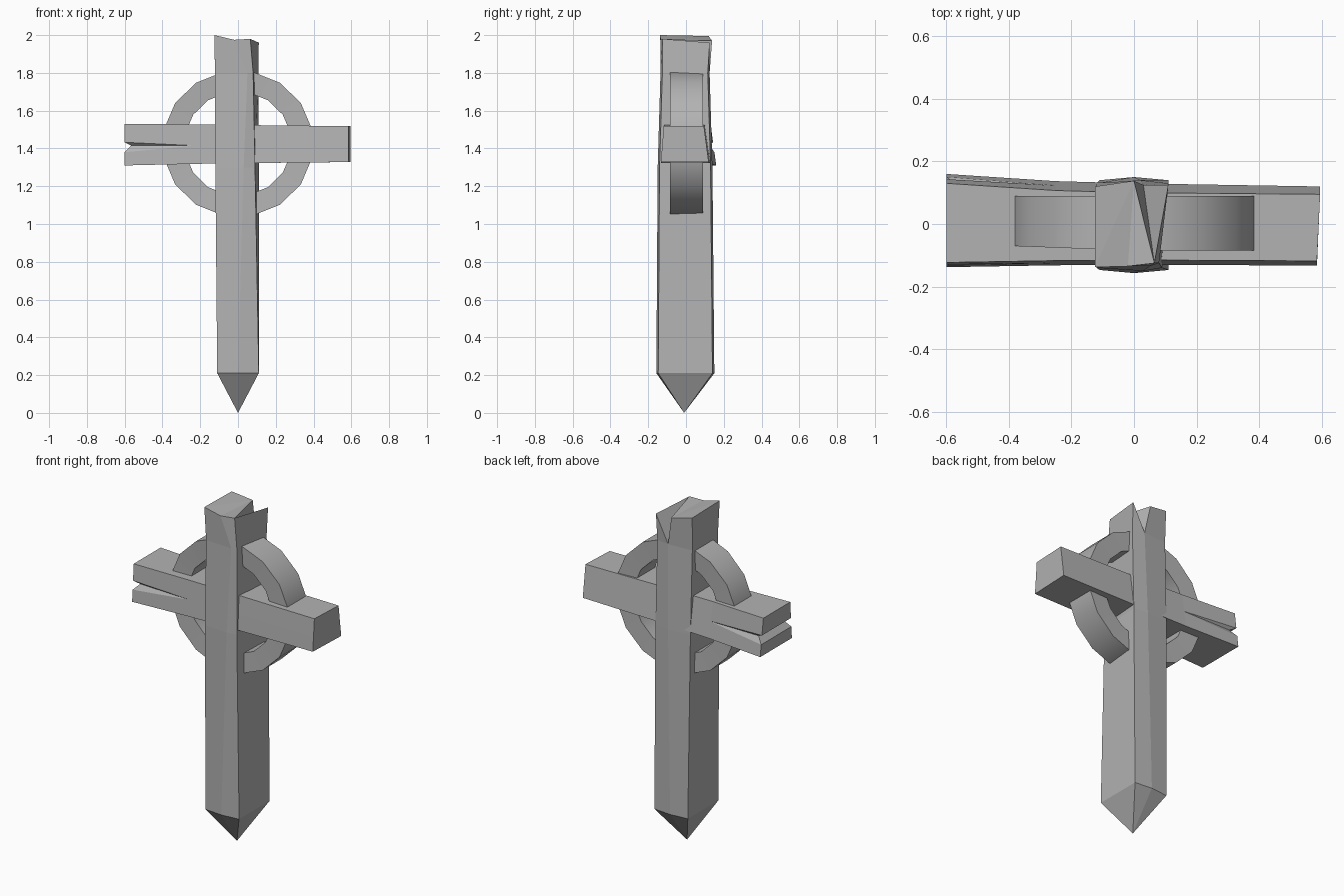
import bpy, bmesh, math

cube = bpy.data.objects.get("Cube")
if cube:
    bpy.data.objects.remove(cube, do_unlink=True)

stone = bpy.data.materials.new("grey_stone")
stone.use_nodes = True
stone.diffuse_color = (0.45, 0.45, 0.45, 1)
stone.node_tree.nodes["Principled BSDF"].inputs["Base Color"].default_value = (0.45, 0.45, 0.45, 1)


def finish(bm, name):
    bmesh.ops.recalc_face_normals(bm, faces=bm.faces)
    mesh = bpy.data.meshes.new(name)
    bm.to_mesh(mesh)
    bm.free()
    mesh.materials.append(stone)
    obj = bpy.data.objects.new(name, mesh)
    bpy.context.collection.objects.link(obj)
    return obj


def add_ring(bm, points):
    return [bm.verts.new(p) for p in points]


def bridge(bm, a, b):
    n = len(a)
    for i in range(n):
        j = (i + 1) % n
        bm.faces.new((a[i], a[j], b[j], b[i]))


# Upright post: six-sided loft, pointed foot, cracked top
def post_section(z, left, right_front, right_back, front, back, ridge, crease):
    return [(left, front + 0.01, z), (ridge, front, z), (right_front, front + 0.01, z),
            (right_back, back - 0.01, z), (crease, back, z), (left, back - 0.01, z)]


bm = bmesh.new()
levels = [
    post_section(0.21, -0.11, 0.11, 0.11, -0.157, 0.15, 0.0, 0.0),
    post_section(1.30, -0.12, 0.09, 0.11, -0.150, 0.14, 0.03, 0.02),
    post_section(1.80, -0.122, 0.08, 0.108, -0.135, 0.125, 0.05, 0.03),
]
rings = [add_ring(bm, level) for level in levels]
for lower, upper in zip(rings, rings[1:]):
    bridge(bm, lower, upper)
tip = bm.verts.new((0, -0.01, 0))
for i in range(6):
    bm.faces.new((tip, rings[0][i], rings[0][(i + 1) % 6]))
fl, fm, fr, br, bk, bl = rings[-1]
top_fl, top_fm, top_fr, top_br, top_bk, top_bl = add_ring(bm, [
    (-0.125, -0.138, 2.0), (-0.02, -0.135, 1.975), (0.065, -0.125, 1.98),
    (0.11, 0.125, 1.96), (0.0, 0.138, 1.97), (-0.125, 0.12, 1.995)])
for face in [(fl, fm, top_fm, top_fl), (fm, fr, top_fr, top_fm), (fr, br, top_br, top_fr),
             (br, bk, top_br), (bk, bl, top_bl, top_bk), (bl, fl, top_fl, top_bl),
             (top_fr, top_br, bk), (top_fr, bk, top_bk),
             (top_fl, top_fm, top_bk), (top_fm, top_fr, top_bk), (top_fl, top_bk, top_bl)]:
    bm.faces.new(face)
finish(bm, "upright_post")


# Cross bar: loft along x with a split at one end
def bar_section(x, bottom, top, front, back, lean, gap=0, depth=0, inset=0):
    mid = 1.415
    heights = [bottom, mid - gap, mid, mid + gap * 0.5, top]
    side = []
    for k, z in enumerate(heights):
        t = (z - bottom) / (top - bottom)
        cut = depth if k == 2 else 0
        shift = inset if k == 2 else 0
        side.append((x + shift, z, front + 0.015 * t + cut, back - lean * t - cut))
    return ([(px, f, z) for px, z, f, b in side]
            + [(px, b, z) for px, z, f, b in reversed(side)])


bm = bmesh.new()
sections = [
    bar_section(-0.60, 1.31, 1.53, -0.138, 0.16, 0.03, 0.035, 0.02, 0.035),
    bar_section(-0.25, 1.318, 1.527, -0.132, 0.137, 0.03, 0.002),
    bar_section(0.0, 1.322, 1.524, -0.13, 0.13, 0.03, 0.002),
    bar_section(0.585, 1.328, 1.518, -0.133, 0.12, 0.025, 0.002),
]
rings = [add_ring(bm, s) for s in sections]
for a, b in zip(rings, rings[1:]):
    bridge(bm, a, b)
for ring in (rings[0], rings[-1]):
    for k in range(4):
        bm.faces.new((ring[k], ring[k + 1], ring[8 - k], ring[9 - k]))
for v in rings[-1][5:]:
    v.co.x += 0.01
finish(bm, "cross_bar")

# Ring around the crossing
SIDES = 16
bm = bmesh.new()
corners = [(0.40, -0.085), (0.40, 0.09), (0.285, 0.085), (0.285, -0.08)]
loops = []
for i in range(SIDES):
    a = math.tau * (i + 0.5) / SIDES
    loops.append(add_ring(bm, [(r * math.cos(a), y + 0.015 * max(0, -math.cos(a)) * (y < 0),
                                1.425 + r * 0.97 * math.sin(a)) for r, y in corners]))
for i in range(SIDES):
    bridge(bm, loops[i], loops[(i + 1) % SIDES])
halo = finish(bm, "stone_ring")
bpy.ops.object.select_all(action='DESELECT')
halo.select_set(True)
bpy.context.view_layer.objects.active = halo
bpy.ops.object.shade_smooth_by_angle(angle=math.radians(30))
